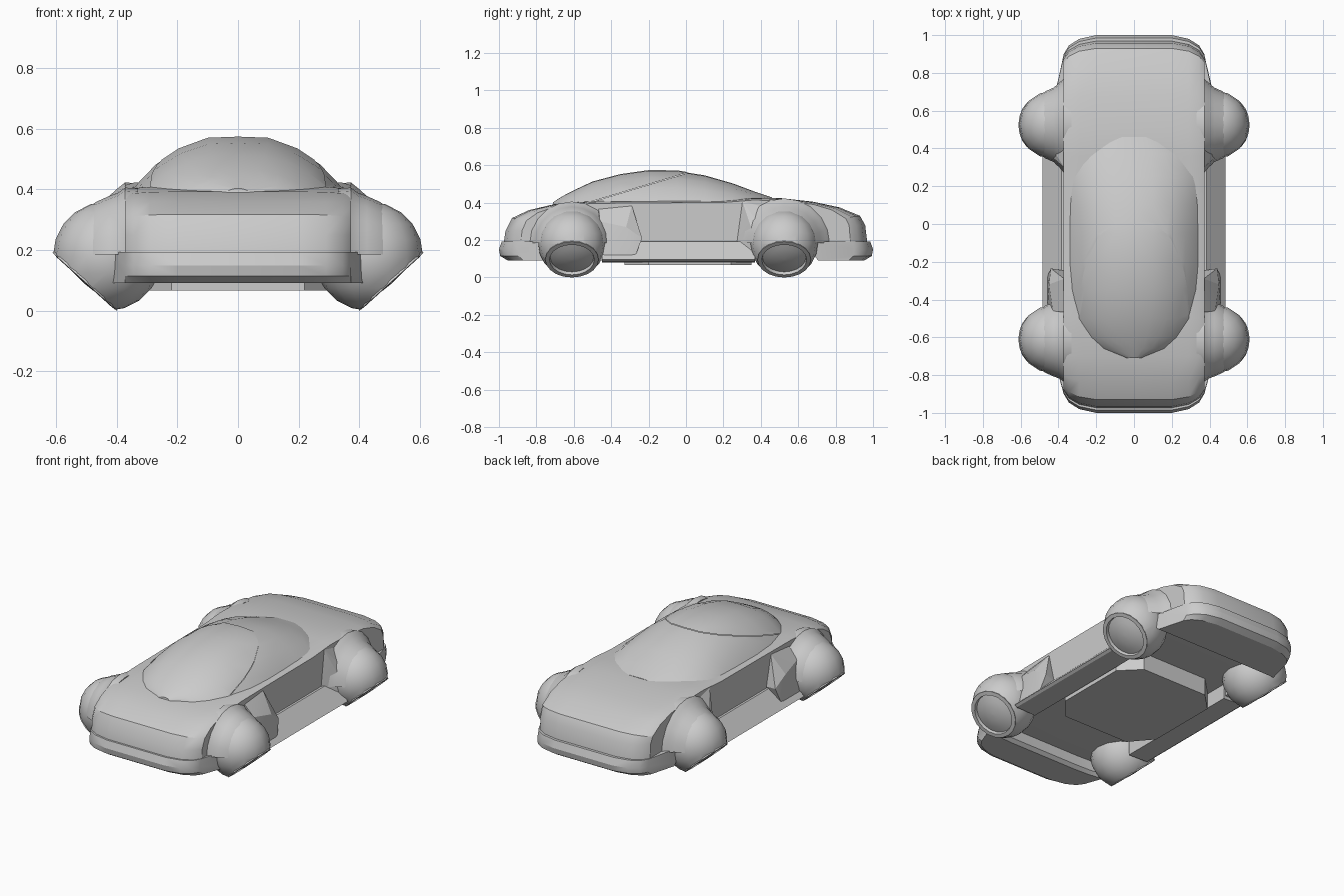
import bpy, bmesh, math
from mathutils import Vector, Matrix

if "Cube" in bpy.data.objects:
    bpy.data.objects.remove(bpy.data.objects["Cube"])


def finish(name, bm, angle=28):
    bmesh.ops.remove_doubles(bm, verts=bm.verts, dist=0.0004)
    bmesh.ops.recalc_face_normals(bm, faces=bm.faces)
    me = bpy.data.meshes.new(name)
    bm.to_mesh(me)
    bm.free()
    for p in me.polygons:
        p.use_smooth = True
    me.set_sharp_from_angle(angle=math.radians(angle))
    ob = bpy.data.objects.new(name, me)
    bpy.context.collection.objects.link(ob)
    return ob


def loft(rings):
    """Skin a list of closed rings and cap both ends."""
    bm = bmesh.new()
    vs = [[bm.verts.new(p) for p in r] for r in rings]
    n = len(rings[0])
    for a, b in zip(vs, vs[1:]):
        for i in range(n):
            j = (i + 1) % n
            bm.faces.new((a[i], a[j], b[j], b[i]))
    bm.faces.new(vs[0])
    bm.faces.new(vs[-1])
    return bm


def clamp(v):
    return max(0.0, min(1.0, v))


# Half stations across the car: x, how far the ends sweep back, edge drop
HALF = [(0, 0, 0), (.2, 0, 0), (.29, .02, .002), (.345, .055, .006), (.372, .1, .014)]
STATIONS = [(-x, s, d) for x, s, d in HALF[:0:-1]] + HALF


def slab(name, profile, flare=0.0):
    """Side profile (y, z) carried across the car with rounded plan corners."""
    rings = []
    for x, s, d in STATIONS:
        ring = []
        for y, z in profile:
            t = clamp((abs(y) - .7) / .3)
            fx = x * (1 + flare * clamp((.95 - abs(y)) / .18))
            drop = d if z > .3 else 0
            ring.append((fx, y - math.copysign(s * t, y), z - drop))
        rings.append(ring)
    return finish(name, loft(rings))


# Main shell
slab("body_shell", [
    (-.975, .18), (-.965, .25), (-.93, .318), (-.84, .36), (-.7, .393), (-.5, .41),
    (-.2, .413), (.2, .415), (.36, .428), (.5, .425), (.68, .405), (.82, .375),
    (.93, .33), (.958, .28), (.97, .18), (.68, .17), (.36, .17), (-.43, .17), (-.78, .17)])

# Bumpers
for name, s, back in (("front_bumper", -1, .76), ("rear_bumper", 1, .69)):
    slab(name, [(s * y, z) for y, z in (
        (.985, .193), (1, .15), (.993, .115), (.955, .092), (back + .02, .092),
        (back, .11), (back, .193))], .12)


# Canopy, split along a sloping plane into windscreen and roof
def canopy():
    section = [(1, 0), (.92, .2), (.76, .52), (.55, .79), (.28, .98), (0, 1)]
    stations = [(-.71, .04, .4), (-.66, .17, .432), (-.6, .24, .463), (-.5, .31, .51),
                (-.35, .345, .55), (-.2, .357, .571), (-.05, .357, .57), (.1, .357, .546),
                (.25, .35, .503), (.37, .3, .458), (.46, .2, .428)]
    rings = []
    for y, w, top in stations:
        half = [(w * a, y, .385 + (top - .385) * b) for a, b in section]
        rings.append(half + [(-x, yy, z) for x, yy, z in half[-2::-1]])
    return loft(rings)


for name, front in (("windscreen", True), ("roof", False)):
    bm = canopy()
    bmesh.ops.bisect_plane(bm, geom=bm.verts[:] + bm.edges[:] + bm.faces[:],
                           plane_co=(0, .03, .565), plane_no=(0, -.16, .53),
                           clear_inner=front, clear_outer=not front)
    if front:
        bmesh.ops.translate(bm, verts=bm.verts, vec=(0, 0, .003))
    finish(name, bm, 35)

# Floor pan with chamfered corners
outline = [(.33, -.2), (.33, .24), (.22, .35), (-.22, .35),
           (-.33, .24), (-.33, -.2), (-.22, -.33), (.22, -.33)]
finish("floor_pan", loft([[(x, y, z) for x, y in outline] for z in (.066, .18)]))


def lathe(profile, origin, axis, seg):
    """Revolve (radius, height) points around an axis."""
    q = Vector((0, 0, 1)).rotation_difference(Vector(axis)).to_matrix()
    rings = [[Vector(origin) + q @ Vector((r * math.cos(2 * math.pi * i / seg),
                                           r * math.sin(2 * math.pi * i / seg), h))
              for i in range(seg)] for r, h in profile]
    return loft(rings)


def hull(name, pts, side):
    bm = bmesh.new()
    for x, y, z in pts:
        bm.verts.new((x * side, y, z))
    res = bmesh.ops.convex_hull(bm, input=bm.verts)
    loose = [v for v in bm.verts if not v.link_faces]
    bmesh.ops.delete(bm, geom=loose, context='VERTS')
    return finish(name, bm, 15)


for side, sn in ((1, "left"), (-1, "right")):
    n = Vector((.671 * side, 0, -.742))
    for wn, wy, k in (("front", -.61, .93), ("rear", .525, 1)):
        # Round pod, sliced by the tilted wheel plane
        bm = bmesh.new()
        bmesh.ops.create_uvsphere(bm, u_segments=16, v_segments=10, radius=.18,
                                  matrix=Matrix.Translation((.43 * side, wy, .18)))
        bmesh.ops.bisect_plane(bm, geom=bm.verts[:] + bm.edges[:] + bm.faces[:],
                               plane_co=(.506 * side, 0, .096), plane_no=n, clear_outer=True)
        finish(f"{wn}_{sn}_pod", bm, 30)
        # Tilted rim and dished disc
        bm = lathe([(.1, -.04), (.132, -.035), (.143, 0), (.12, .002), (.116, -.016),
                    (.08, -.004), (.04, .003), (.005, .005)],
                   (.506 * side, wy, .096), n, 20)
        finish(f"{wn}_{sn}_wheel", bm)
        # Shoulder blending the pod into the shell
        bm = lathe([(.24 * k, .33), (.243 * k, .372), (.225 * k, .395), (.198, .425),
                    (.178, .47), (.15, .5)], (0, wy, .18), (side, 0, 0), 20)
        bmesh.ops.bisect_plane(bm, geom=bm.verts[:] + bm.edges[:] + bm.faces[:],
                               plane_co=(0, 0, .185), plane_no=(0, 0, -1), clear_outer=True)
        finish(f"{wn}_{sn}_shoulder", bm)

    # Sloping sill under the door
    sill = [(.34, .195), (.385, .193), (.485, .095), (.47, .085), (.34, .08)]
    finish(f"{sn}_sill", loft([[(x * side, y, z) for x, z in sill] for y in (-.45, .37)]))

    # Flared panels before and behind the door
    hull(f"{sn}_front_quarter", [
        (.35, -.47, .39), (.37, -.29, .385), (.35, -.25, .2), (.43, -.46, .3), (.45, -.32, .27),
        (.44, -.235, .21), (.46, -.28, .09), (.46, -.46, .09), (.35, -.46, .09)], side)
    hull(f"{sn}_rear_quarter", [
        (.35, .45, .41), (.37, .3, .41), (.385, .32, .3), (.37, .27, .19), (.42, .38, .3),
        (.45, .37, .2), (.45, .37, .1), (.35, .3, .1), (.35, .42, .1)], side)
